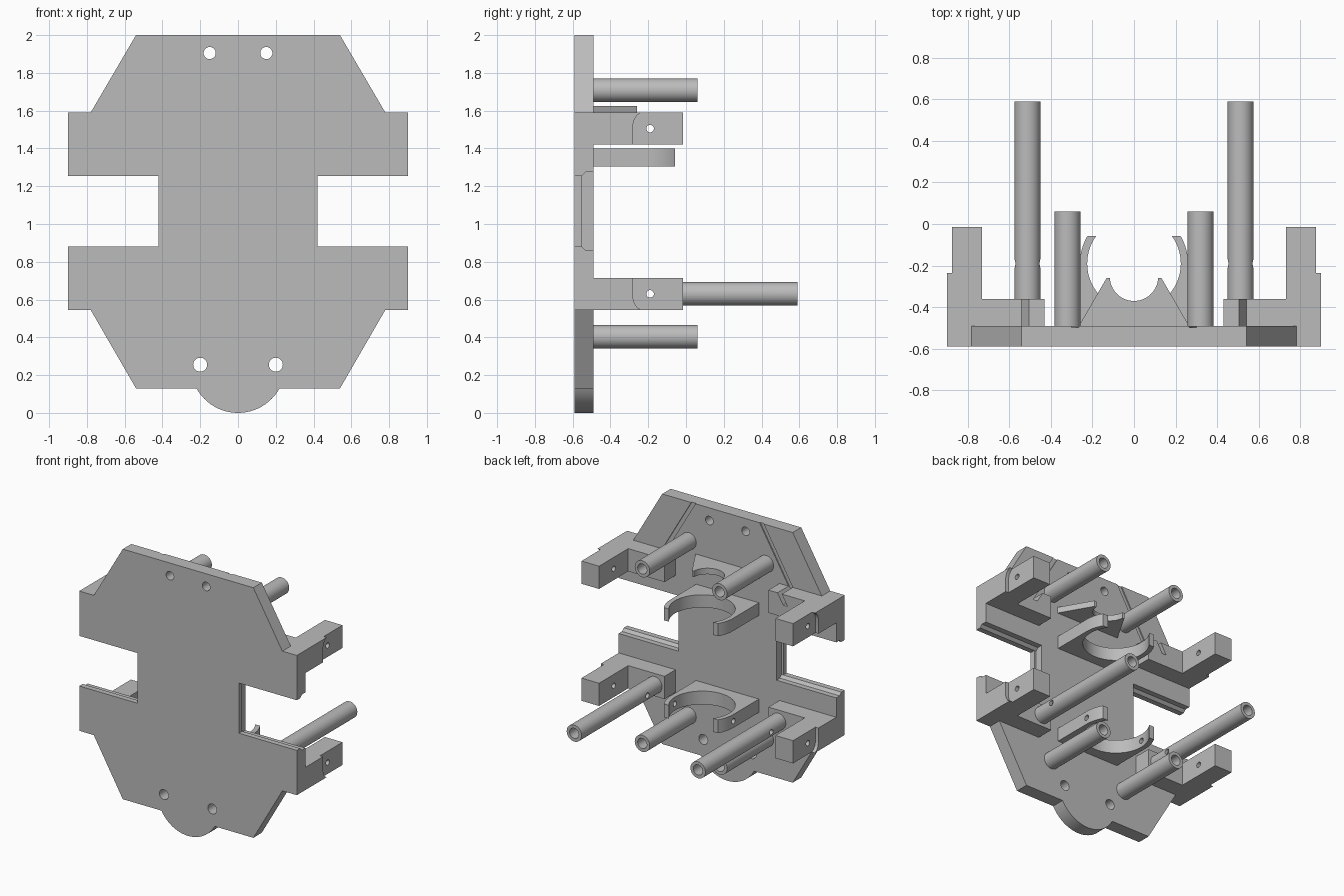
import bpy, bmesh
from math import sin, cos, asin, radians, pi
from mathutils import Vector

cube = bpy.data.objects.get("Cube")
if cube:
    bpy.data.objects.remove(cube)

grey = bpy.data.materials.new("plain grey")
grey.use_nodes = True
grey.diffuse_color = (0.5, 0.5, 0.5, 1)
grey.node_tree.nodes["Principled BSDF"].inputs["Base Color"].default_value = (0.5, 0.5, 0.5, 1)

MID = 2.135           # upper and lower arms mirror about half this height
BACK = -0.49          # rear face of the plate


def prism(name, pts, axis, lo, hi):
    """Extrude a 2D outline along an axis: x takes (y,z), y takes (x,z), z takes (x,y)."""
    place = {"x": lambda a, b, t: (t, a, b),
             "y": lambda a, b, t: (a, t, b),
             "z": lambda a, b, t: (a, b, t)}[axis]
    bm = bmesh.new()
    face = bm.faces.new([bm.verts.new(place(a, b, lo)) for a, b in pts])
    ext = bmesh.ops.extrude_face_region(bm, geom=[face])
    verts = [g for g in ext["geom"] if isinstance(g, bmesh.types.BMVert)]
    bmesh.ops.translate(bm, verts=verts, vec=Vector(place(0, 0, hi - lo)))
    bmesh.ops.recalc_face_normals(bm, faces=bm.faces)
    mesh = bpy.data.meshes.new(name)
    bm.to_mesh(mesh)
    bm.free()
    mesh.materials.append(grey)
    obj = bpy.data.objects.new(name, mesh)
    bpy.context.collection.objects.link(obj)
    return obj


def arc(cx, cy, r, start, end, n=24):
    angles = [radians(start + (end - start) * i / n) for i in range(n + 1)]
    return [(cx + r * cos(a), cy + r * sin(a)) for a in angles]


def disc(cx, cy, r, n=32):
    return arc(cx, cy, r, 0, 360, n)[:-1]


def select(obj):
    bpy.ops.object.select_all(action="DESELECT")
    obj.select_set(True)
    bpy.context.view_layer.objects.active = obj


def cut(obj, *cutters):
    for c in cutters:
        mod = obj.modifiers.new("cut", "BOOLEAN")
        mod.operation, mod.solver, mod.object = "DIFFERENCE", "EXACT", c
        select(obj)
        bpy.ops.object.modifier_apply(modifier=mod.name)
        bpy.data.objects.remove(c)


def smooth(obj):
    select(obj)
    bpy.ops.object.shade_smooth_by_angle(angle=radians(30))


def mirrored(pts):
    return pts + [(-x, z) for x, z in reversed(pts)]


def pin_hole(z):
    return prism("pin_cutter", disc(-0.19, z, 0.02, 20), "x", -1, 1)


def groove(s, lo, hi, z0, z1):
    """Slanted slot parallel to the upper bevelled edge."""
    x0, x1 = 0.505 - (z0 - 1.59) * 0.585, 0.505 - (z1 - 1.59) * 0.585
    pts = [(x0, z0), (x0 + 0.035, z0), (x1 + 0.035, z1), (x1, z1)]
    return prism("groove_cutter", [(s * x, z) for x, z in pts], "y", lo, hi)


# Main plate with the rounded tab at the bottom
side = [(0.54, 2), (0.78, 1.59), (0.9, 1.59), (0.9, 1.255), (0.42, 1.255),
        (0.42, 0.88), (0.9, 0.88), (0.9, 0.545), (0.78, 0.545), (0.54, 0.13)]
tab = arc(0, 0.251, 0.251, -28.8, -151.2)
outline = side + tab + [(-x, z) for x, z in reversed(side)]
plate = prism("main_plate", outline, "y", -0.59, BACK)
for s in (1, -1):
    cut(plate,
        prism("hole_cutter", disc(s * 0.15, 1.905, 0.032), "y", -1, 0),
        prism("hole_cutter", disc(s * 0.2, 0.255, 0.037), "y", -1, 0),
        groove(s, BACK - 0.008, 0, 1.57, 2.02))
    # Stepped lip around the side openings
    lip = [(-0.55, 1.255), (-0.53, 1.275), (-0.45, 1.275),
           (-0.45, 0.86), (-0.53, 0.86), (-0.55, 0.88)]
    cut(plate, prism("lip_cutter", lip, "x", *sorted((s * 0.405, s * 1.0))))
smooth(plate)

# Four L-shaped arms, with a recess on the outer end and a pin hole
arm_shape = [(0.43, BACK), (0.9, BACK), (0.9, -0.015), (0.73, -0.015),
             (0.73, -0.36), (0.43, -0.36)]
recess = [(-0.28, 1.38), (-0.28, 1.53), (-0.272, 1.558), (-0.257, 1.578),
          (-0.235, 1.591), (-0.235, 1.62), (0.05, 1.62), (0.05, 1.38)]
for s, hand in ((1, "left"), (-1, "right")):
    pts = [(s * x, y) for x, y in arm_shape]
    ends = sorted((s * 0.875, s * 1.0))
    upper = prism("upper_arm_" + hand, pts, "z", 1.42, 1.59)
    cut(upper, prism("recess_cutter", recess, "x", *ends), pin_hole(1.505),
        groove(s, BACK - 0.05, 0, 1.51, 1.65))
    lower = prism("lower_arm_" + hand, pts, "z", MID - 1.59, MID - 1.42)
    flipped = [(y, MID - z) for y, z in recess]
    cut(lower, prism("recess_cutter", flipped, "x", *ends), pin_hole(0.63))
    smooth(upper)
    smooth(lower)

# Hollow posts
for s, hand in ((1, "left"), (-1, "right")):
    for name, x, z, lo, hi in (("upper_post_", 0.32, 1.708, BACK, 0.06),
                               ("lower_post_", 0.32, 0.403, BACK, 0.06),
                               ("long_post_", 0.512, 0.63, -0.36, 0.59)):
        post = prism(name + hand, disc(s * x, z, 0.062), "y", lo, hi)
        cut(post, prism("bore_cutter", disc(s * x, z, 0.038), "y", lo + 0.005, 1))
        if name == "long_post_":
            cut(post, pin_hole(z))
        smooth(post)

# Two U-shaped ring cradles
outer_r, inner_r, cy, rise = 0.26, 0.225, -0.19, 0.132
a_out = asin(rise / outer_r) * 180 / pi
a_in = asin(rise / inner_r) * 180 / pi
cradle = ([(-0.26, BACK), (0.26, BACK)] + arc(0, cy, outer_r, 0, a_out, 10)
          + arc(0, cy, inner_r, a_in, -180 - a_in, 48)
          + arc(0, cy, outer_r, 180 - a_out, 180, 10))
for name, lo, hi in (("upper_cradle", 1.305, 1.4), ("lower_cradle", 0.58, 0.68)):
    ring = prism(name, cradle, "z", lo, hi)
    if name == "lower_cradle":
        cut(ring, pin_hole(0.63))
    smooth(ring)

# Small tapered rest above the upper cradle
rest = ([(-0.265, BACK), (0.265, BACK), (0.132, -0.26), (0.115, -0.26)]
        + arc(0, -0.254, 0.116, -5, -175, 30) + [(-0.115, -0.26), (-0.132, -0.26)])
smooth(prism("small_rest", rest, "z", 1.58, 1.625))
